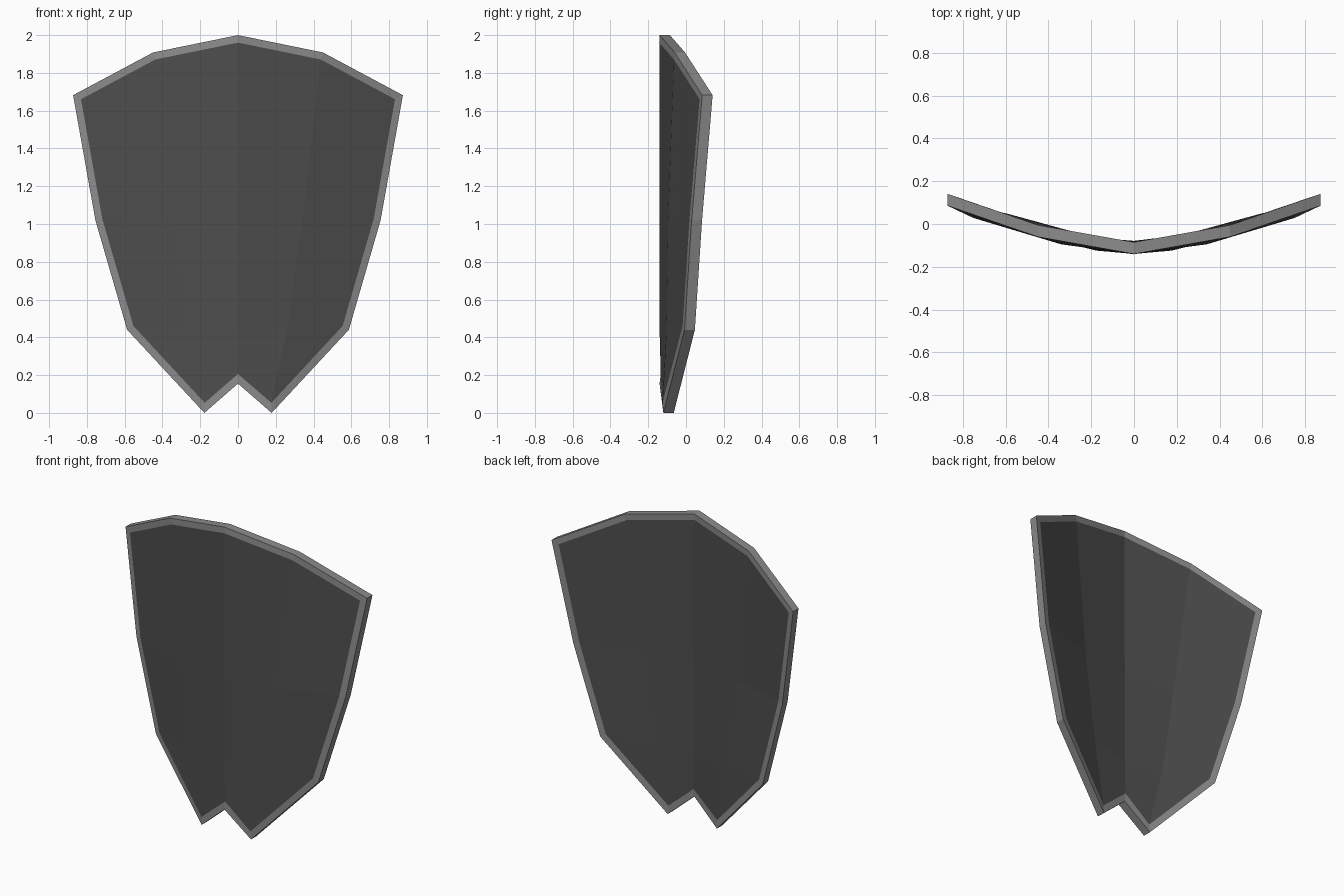
import bpy
import bmesh

cube = bpy.data.objects.get("Cube")
if cube:
    bpy.data.objects.remove(cube, do_unlink=True)

THICKNESS = 0.055
BORDER = 0.039


def make_material(name, value):
    mat = bpy.data.materials.new(name)
    color = (value, value, value, 1)
    mat.diffuse_color = color
    mat.use_nodes = True
    mat.node_tree.nodes["Principled BSDF"].inputs["Base Color"].default_value = color
    return mat


# Half of the front surface, rows from top to bottom: centre ridge, fold, outer edge
rows = [
    [(0, -0.14, 2.0), (0.45, -0.06, 1.908), (0.873, 0.086, 1.682)],
    [(0, -0.14, 1.02), (0.34, -0.095, 1.02), (0.755, 0.03, 1.02)],
    [(0, -0.14, 0.44), (0.26, -0.103, 0.44), (0.587, -0.008, 0.44)],
    [(0, -0.14, 0.155), (0.178, -0.12, 0.0)],
]

bm = bmesh.new()

# Curved plate, both halves
for side in (1, -1):
    grid = [[bm.verts.new((side * x, y, z)) for x, y, z in row] for row in rows]
    for upper, lower in zip(grid, grid[1:]):
        for i in range(2):
            corners = [upper[i], upper[i + 1]] + lower[i:i + 2][::-1]
            bm.faces.new(corners if side < 0 else corners[::-1])
bmesh.ops.remove_doubles(bm, verts=bm.verts[:], dist=0.0001)
bmesh.ops.recalc_face_normals(bm, faces=bm.faces[:])

# Border band around the panel
border = bmesh.ops.inset_region(bm, faces=bm.faces[:], thickness=BORDER,
                                use_boundary=True, use_even_offset=True)
for face in border["faces"]:
    face.material_index = 1

# Give the plate its depth; the side walls belong to the border
front = set(bm.faces)
result = bmesh.ops.extrude_face_region(bm, geom=bm.faces[:], use_keep_orig=True)
back_faces = {g for g in result["geom"] if isinstance(g, bmesh.types.BMFace)}
back_verts = [g for g in result["geom"] if isinstance(g, bmesh.types.BMVert)]
bmesh.ops.translate(bm, verts=back_verts, vec=(0, THICKNESS, 0))
for face in bm.faces:
    if face not in front and face not in back_faces:
        face.material_index = 1
bmesh.ops.recalc_face_normals(bm, faces=bm.faces[:])

mesh = bpy.data.meshes.new("shield")
bm.to_mesh(mesh)
bm.free()
mesh.materials.append(make_material("dark grey panel", 0.075))
mesh.materials.append(make_material("light grey border", 0.26))
shield = bpy.data.objects.new("shield", mesh)
bpy.context.collection.objects.link(shield)
